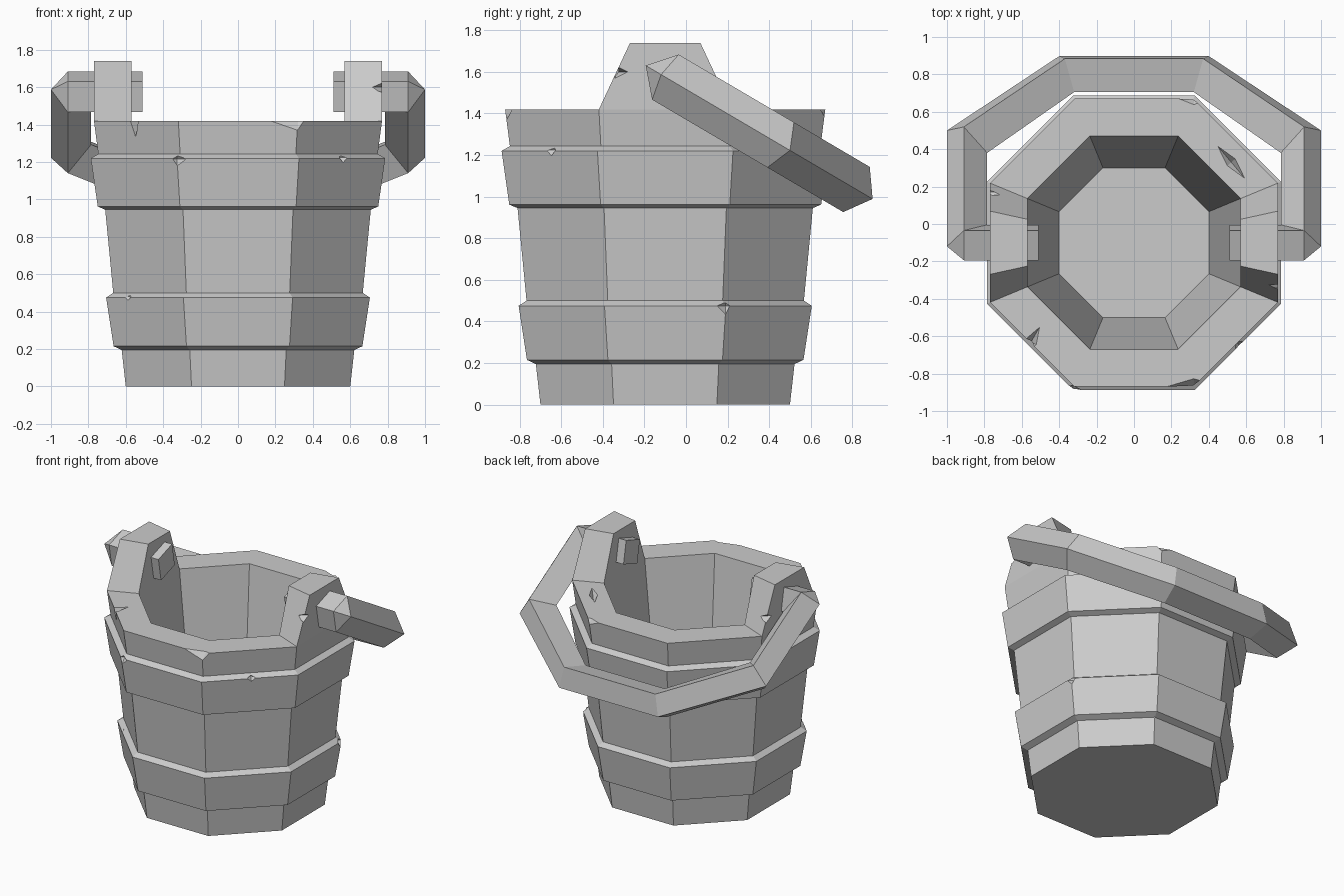
import bpy, bmesh, math
from mathutils import Vector, Matrix

if "Cube" in bpy.data.objects:
    bpy.data.objects.remove(bpy.data.objects["Cube"])

CY = -0.1  # bucket axis in y


def make_object(name, bm):
    bmesh.ops.recalc_face_normals(bm, faces=bm.faces)
    me = bpy.data.meshes.new(name)
    bm.to_mesh(me)
    bm.free()
    ob = bpy.data.objects.new(name, me)
    bpy.context.collection.objects.link(ob)
    return ob


# Bucket: octagonal lathe with two raised hoops, hollow inside
profile = [(.6, 0), (.622, .195), (.665, .215), (.705, .475), (.667, .5),
           (.71, .945), (.75, .962), (.787, 1.22), (.747, 1.243),
           (.77, 1.42), (.57, 1.42), (.4, .12)]
bm = bmesh.new()
rings = []
for apothem, z in profile:
    r = apothem / math.cos(math.pi / 8)
    rings.append([bm.verts.new((r * math.cos(a), CY + r * math.sin(a), z))
                  for a in (math.pi / 8 + k * math.pi / 4 for k in range(8))])
rim = []
for i, (lo, hi) in enumerate(zip(rings, rings[1:])):
    for k in range(8):
        n = (k + 1) % 8
        f = bm.faces.new((lo[k], lo[n], hi[n], hi[k]))
        if i == 9 and k in (3, 7):
            rim.append(f)
bm.faces.new(rings[0])
bm.faces.new(rings[-1])

# Ears: the two side rim faces raised and narrowed
for v_faces in rim:
    ext = bmesh.ops.extrude_discrete_faces(bm, faces=[v_faces])
    for v in ext['faces'][0].verts:
        v.co.z = 1.74
        v.co.y = CY + (v.co.y - CY) * .53
bmesh.ops.remove_doubles(bm, verts=bm.verts, dist=1e-4)
bucket = make_object("bucket", bm)

# Wear nicks: small diamond cutters (location, half sizes, turn about z)
nicks = [((-.55, -.63, 1.43), (.035, .1, .1), -30),
         ((.57, -.655, 1.225), (.04, .04, .04), 45),
         ((-.325, -.885, 1.215), (.045, .04, .04), 0),
         ((-.6, -.52, .48), (.04, .04, .035), 45),
         ((.705, .19, .475), (.04, .04, .05), 0),
         ((.32, -.87, 1.43), (.17, .05, .07), 0),
         ((.32, .67, 1.43), (.1, .04, .05), 0),
         ((.77, -.34, 1.6), (.07, .06, .03), 0),
         ((-.77, .17, 1.53), (.07, .06, .03), 0),
         ((.52, .33, 1.43), (.14, .035, .05), 130)]
bm = bmesh.new()
for loc, size, turn in nicks:
    m = (Matrix.Translation(loc) @ Matrix.Rotation(math.radians(turn), 4, 'Z')
         @ Matrix.Diagonal((*size, 1)))
    pts = [bm.verts.new(m @ Vector(p)) for p in
           ((1, 0, 0), (0, 1, 0), (-1, 0, 0), (0, -1, 0), (0, 0, 1), (0, 0, -1))]
    for k in range(4):
        bm.faces.new((pts[k], pts[(k + 1) % 4], pts[4]))
        bm.faces.new((pts[(k + 1) % 4], pts[k], pts[5]))
cutter = make_object("nick_cutter", bm)
cutter.hide_render = True
cutter.hide_viewport = True
cut = bucket.modifiers.new("nicks", 'BOOLEAN')
cut.operation = 'DIFFERENCE'
cut.solver = 'EXACT'
cut.object = cutter

# Handle: diamond-section bail in a tilted plane, with pegs through the ears
pivot = Vector((0, -.099, 1.575))
along = Vector((0, .862, -.507))
normal = Vector((0, .507, .862))
# outer ridge, middle edges, inner ridge as (x, distance along the tilt)
half = [((.51, -.11), (.51, 0), (.51, .11)),
        ((.91, -.11), (.91, 0), (.785, .11)),
        ((1, -.024), (.91, 0), (.785, .11)),
        ((1, .695), (.91, .643), (.785, .556)),
        ((.4, 1.156), (.37, 1.066), (.32, .933))]
path = half + [tuple((-x, u) for x, u in sec) for sec in reversed(half)]
bm = bmesh.new()
loops = []
for outer, mid, inner in path:
    loops.append([bm.verts.new(pivot + Vector((x, 0, 0)) + along * u + normal * h)
                  for (x, u), h in ((outer, 0), (mid, .126), (inner, 0), (mid, -.126))])
for a, b in zip(loops, loops[1:]):
    for k in range(4):
        n = (k + 1) % 4
        bm.faces.new((a[k], a[n], b[n], b[k]))
bm.faces.new(loops[0])
bm.faces.new(loops[-1])
bmesh.ops.remove_doubles(bm, verts=bm.verts, dist=1e-4)
make_object("handle", bm)
